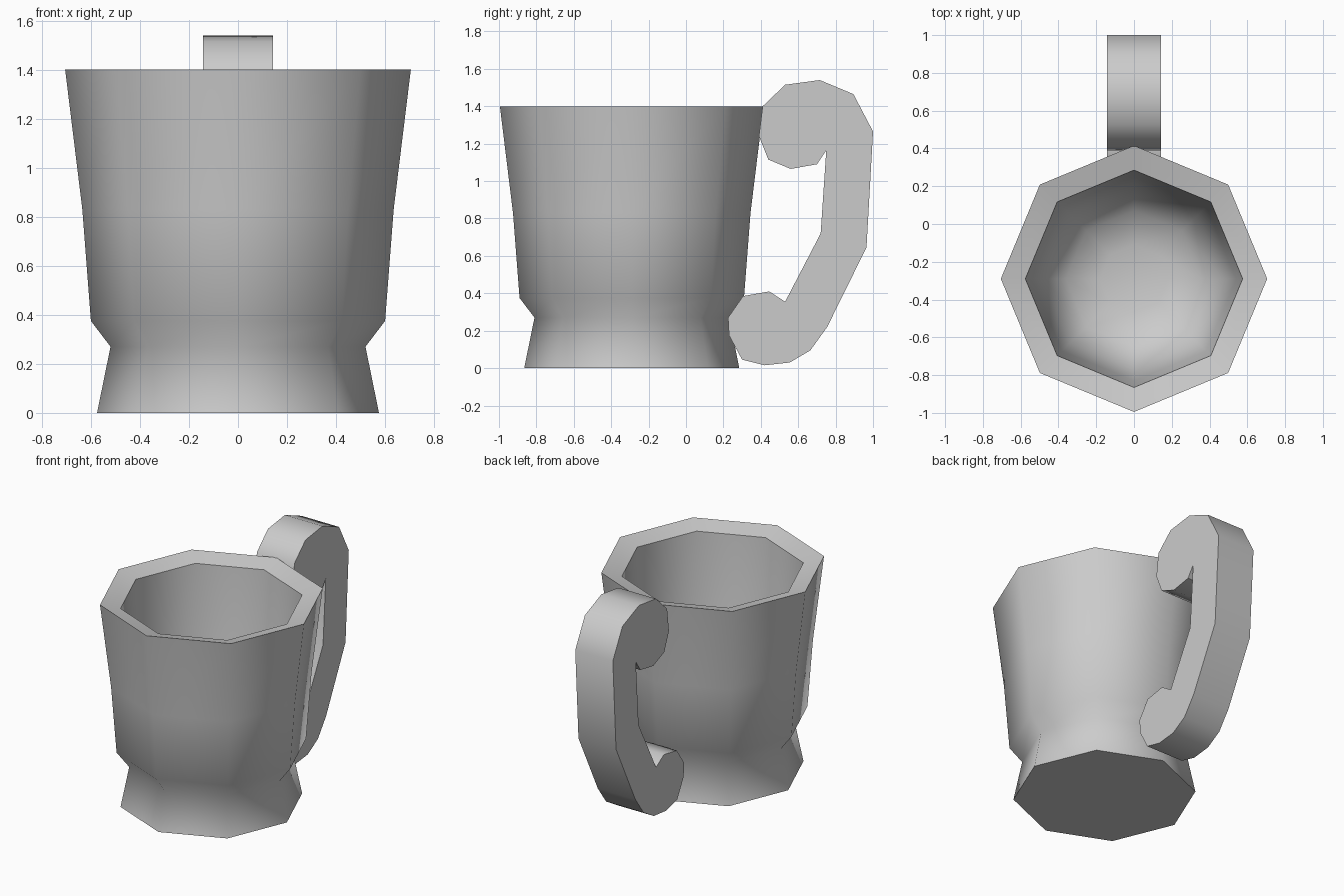
import bpy
import bmesh
import math

cube = bpy.data.objects.get("Cube")
if cube:
    bpy.data.objects.remove(cube, do_unlink=True)

SIDES = 8
CUP_Y = -0.29
HANDLE_HALF_WIDTH = 0.143

grey = bpy.data.materials.new("plain grey")
grey.use_nodes = True
grey.diffuse_color = (0.6, 0.6, 0.6, 1)
grey.node_tree.nodes["Principled BSDF"].inputs["Base Color"].default_value = grey.diffuse_color


def finish(bm, name):
    """Turn a bmesh into a smooth-shaded object with crisp corners."""
    bmesh.ops.recalc_face_normals(bm, faces=bm.faces)
    mesh = bpy.data.meshes.new(name)
    bm.to_mesh(mesh)
    bm.free()
    mesh.materials.append(grey)
    obj = bpy.data.objects.new(name, mesh)
    bpy.context.collection.objects.link(obj)
    bpy.ops.object.select_all(action='DESELECT')
    obj.select_set(True)
    bpy.context.view_layer.objects.active = obj
    bpy.ops.object.shade_smooth_by_angle(angle=math.radians(46))
    return obj


def lathe(name, profile):
    """Skin rings of (radius, height) and cap both ends."""
    bm = bmesh.new()
    rings = []
    for radius, z in profile:
        angles = [math.tau * i / SIDES for i in range(SIDES)]
        rings.append([bm.verts.new((radius * math.cos(a), CUP_Y + radius * math.sin(a), z))
                      for a in angles])
    for low, high in zip(rings, rings[1:]):
        for i in range(SIDES):
            j = (i + 1) % SIDES
            bm.faces.new((low[i], low[j], high[j], high[i]))
    bm.faces.new(rings[0][::-1])
    bm.faces.new(rings[-1])
    return finish(bm, name)


# Cup: flared foot, tapered outer wall, sloping rim and rounded inner bowl
lathe("cup", [
    (0.575, 0), (0.52, 0.27), (0.60, 0.375), (0.635, 0.83), (0.705, 1.4),
    (0.575, 1.365), (0.54, 0.85), (0.48, 0.5), (0.36, 0.36), (0.18, 0.31),
])

# Handle: side outline with a curl at each end, extruded across the width
outline = [
    (0.41, 1.40), (0.53, 1.515), (0.715, 1.54), (0.895, 1.465), (1.0, 1.265),
    (0.965, 0.645), (0.755, 0.22), (0.665, 0.095), (0.555, 0.03), (0.42, 0.015),
    (0.30, 0.045), (0.23, 0.175), (0.225, 0.27), (0.305, 0.385), (0.445, 0.41),
    (0.53, 0.355), (0.72, 0.72), (0.75, 1.165), (0.70, 1.09), (0.56, 1.065),
    (0.44, 1.115), (0.39, 1.24),
]
bm = bmesh.new()
side = bm.faces.new([bm.verts.new((-HANDLE_HALF_WIDTH, y, z)) for y, z in outline])
extruded = bmesh.ops.extrude_face_region(bm, geom=[side], use_keep_orig=True)
moved = [v for v in extruded["geom"] if isinstance(v, bmesh.types.BMVert)]
bmesh.ops.translate(bm, verts=moved, vec=(2 * HANDLE_HALF_WIDTH, 0, 0))
finish(bm, "handle")
